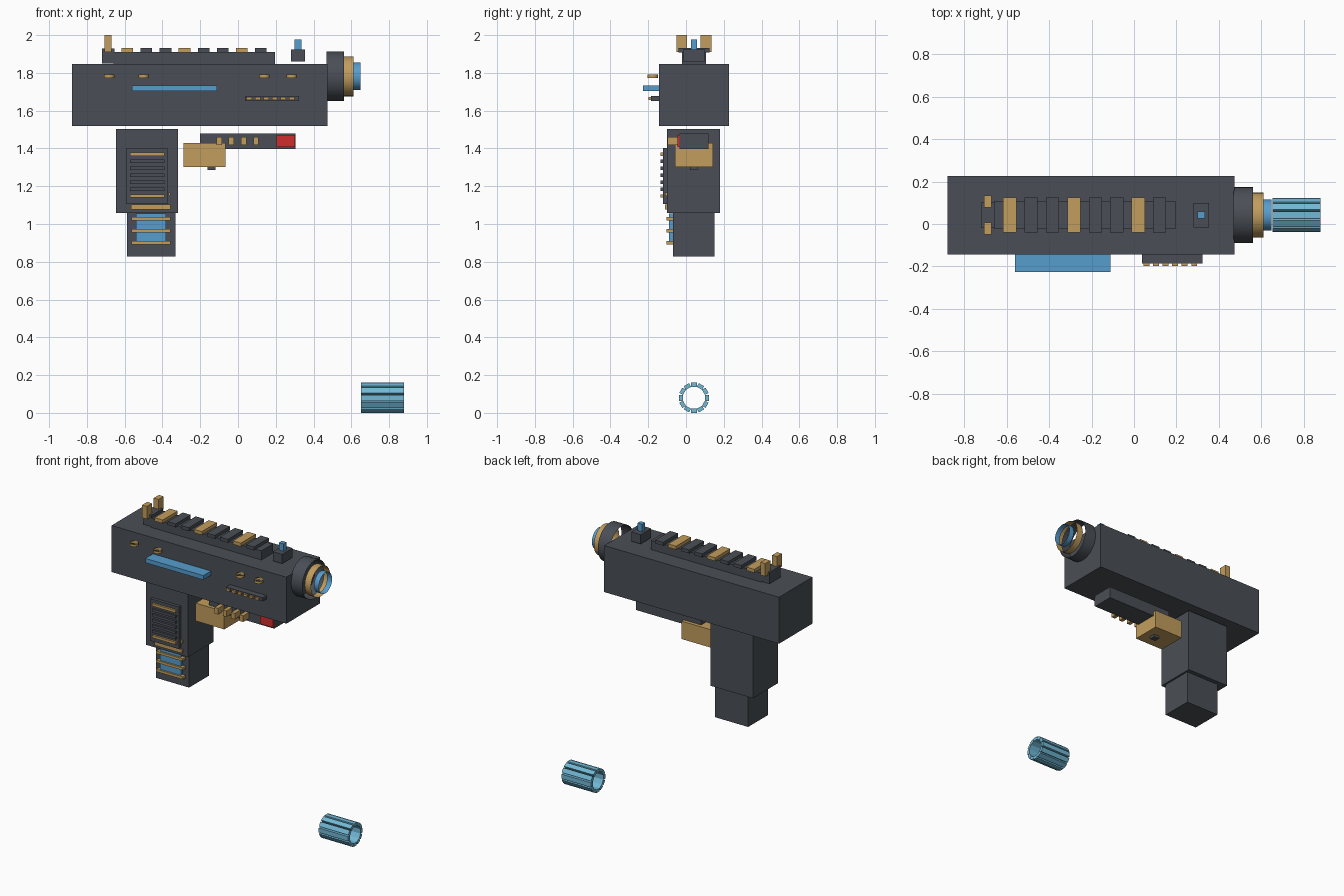
import bpy, bmesh, math
from mathutils import Matrix, Vector

if "Cube" in bpy.data.objects:
    bpy.data.objects.remove(bpy.data.objects["Cube"])

C = 0.042       # y of the weapon's centre plane
SIDE = -0.143   # y of the detailed body side


def material(name, r, g, b):
    m = bpy.data.materials.new(name)
    lin = [((c / 255 + 0.055) / 1.055) ** 2.4 for c in (r, g, b)]
    m.diffuse_color = (*lin, 1)
    m.use_nodes = True
    m.node_tree.nodes["Principled BSDF"].inputs["Base Color"].default_value = m.diffuse_color
    return m


DARK = material("gunmetal grey", 74, 79, 86)
GOLD = material("brass", 194, 157, 93)
BLUE = material("blue", 86, 157, 206)
PALE = material("pale blue", 114, 184, 213)
RED = material("red", 208, 45, 45)


def finish(name, bm, mat):
    me = bpy.data.meshes.new(name)
    bm.to_mesh(me)
    bm.free()
    me.materials.append(mat)
    ob = bpy.data.objects.new(name, me)
    bpy.context.collection.objects.link(ob)
    return ob


def box(name, x, y, z, mat):
    """Box from (min, max) ranges."""
    bm = bmesh.new()
    size = [r[1] - r[0] for r in (x, y, z)]
    mid = Vector([(r[0] + r[1]) / 2 for r in (x, y, z)])
    bmesh.ops.create_cube(bm, size=1, matrix=Matrix.Translation(mid) @ Matrix.Diagonal((*size, 1)))
    return finish(name, bm, mat)


def open_tube(name, centre, r, length, axis, mat, n=32):
    """Thin cylinder wall without end caps."""
    bm = bmesh.new()
    rot = Matrix.Rotation(math.pi / 2, 4, 'Y') if axis == 'X' else Matrix()
    bmesh.ops.create_cone(bm, cap_ends=False, segments=n, radius1=r, radius2=r, depth=length,
                          matrix=Matrix.Translation(centre) @ rot)
    for f in bm.faces:
        f.smooth = True
    return finish(name, bm, mat)


def mid(c, half):
    return (c - half, c + half)


# Main masses
box("body", (-0.88, 0.475), (SIDE, 0.227), (1.52, 1.846), DARK)
box("grip", (-0.645, -0.317), (-0.10, 0.18), (1.057, 1.503), DARK)
box("magazine", (-0.587, -0.33), (-0.07, 0.15), (0.829, 1.057), DARK)

# Grip panel with ribs, first and last in brass
box("grip_panel", (-0.594, -0.372), (-0.122, -0.10), (1.107, 1.402), DARK)
for i in range(7):
    box(f"grip_rib_{i}", (-0.573, -0.388), (-0.136, -0.122), mid(1.37 - 0.037 * i, 0.009),
        GOLD if i in (0, 6) else DARK)
box("grip_band", (-0.567, -0.357), (-0.112, -0.10), (1.078, 1.102), GOLD)
box("grip_button", (-0.369, -0.357), (-0.112, -0.10), (1.147, 1.168), GOLD)

# Magazine window and bands
box("magazine_window", (-0.54, -0.38), (-0.09, -0.07), (0.905, 1.055), BLUE)
for i in range(3):
    box(f"magazine_band_{i}", (-0.563, -0.357), (-0.102, -0.07), mid(1.027 - 0.0635 * i, 0.009), GOLD)

# Trigger housing and trigger
box("trigger_housing", (-0.288, -0.066), mid(C, 0.1), (1.303, 1.428), GOLD)
box("trigger", (-0.162, -0.12), mid(C, 0.02), (1.285, 1.31), DARK)

# Rail under the body, pegs and red tip
box("under_rail", (-0.20, 0.304), mid(C, 0.076), (1.398, 1.48), DARK)
box("red_tip", (0.203, 0.302), (-0.044, C), (1.408, 1.47), RED)
for i in range(4):
    box(f"rail_peg_{i}", mid(-0.1 + 0.065 * i, 0.014), (-0.098, -0.034), (1.417, 1.46), GOLD)

# Top rail and slats
box("top_rail", (-0.66, 0.197), mid(C, 0.064), (1.846, 1.91), DARK)
for i in range(8):
    box(f"top_slat_{i}", mid(-0.586 + 0.101 * i, 0.031), mid(C, 0.083), (1.908, 1.932),
        GOLD if i % 3 == 0 else DARK)

# Rear sight
box("rear_sight_base", (-0.72, -0.655), mid(C, 0.062), (1.85, 1.93), DARK)
for s in (-1, 1):
    box(f"rear_sight_post_{s}", (-0.708, -0.671), mid(C + s * 0.064, 0.028), (1.91, 2.0), GOLD)

# Front sight
box("front_sight_base", (0.281, 0.354), mid(C, 0.058), (1.86, 1.925), DARK)
box("front_sight_post", (0.299, 0.335), mid(C, 0.016), (1.925, 1.977), BLUE)

# Stepped muzzle made of open rings
for name, x0, x1, r, m in (("muzzle_outer", 0.469, 0.562, 0.132, DARK),
                           ("muzzle_middle", 0.562, 0.611, 0.106, GOLD),
                           ("muzzle_tip", 0.611, 0.649, 0.073, BLUE)):
    open_tube(name, ((x0 + x1) / 2, C, 1.782), r, x1 - x0, 'X', m)

# Side details: blue bar, brass rings, studded strip
box("side_bar", (-0.56, -0.11), (-0.227, SIDE), (1.703, 1.733), BLUE)
for i, x in enumerate((-0.682, -0.5, 0.14, 0.285)):
    open_tube(f"side_ring_{i}", (x, -0.176, 1.783), 0.028, 0.018, 'Z', GOLD, 16)
box("side_strip", (0.037, 0.322), (-0.186, SIDE), (1.652, 1.677), DARK)
for i in range(6):
    box(f"side_stud_{i}", mid(0.059 + 0.045 * i, 0.014), (-0.199, -0.186), mid(1.664, 0.008), GOLD)

# Loose ribbed tube: twelve bars around a circle
bm = bmesh.new()
for i in range(12):
    mat = (Matrix.Translation((0.766, C, 0.08)) @ Matrix.Rotation(i * math.pi / 6, 4, 'X')
           @ Matrix.Translation((0, 0, 0.069)) @ Matrix.Diagonal((0.228, 0.032, 0.022, 1)))
    bmesh.ops.create_cube(bm, size=1, matrix=mat)
finish("ribbed_tube", bm, PALE)
